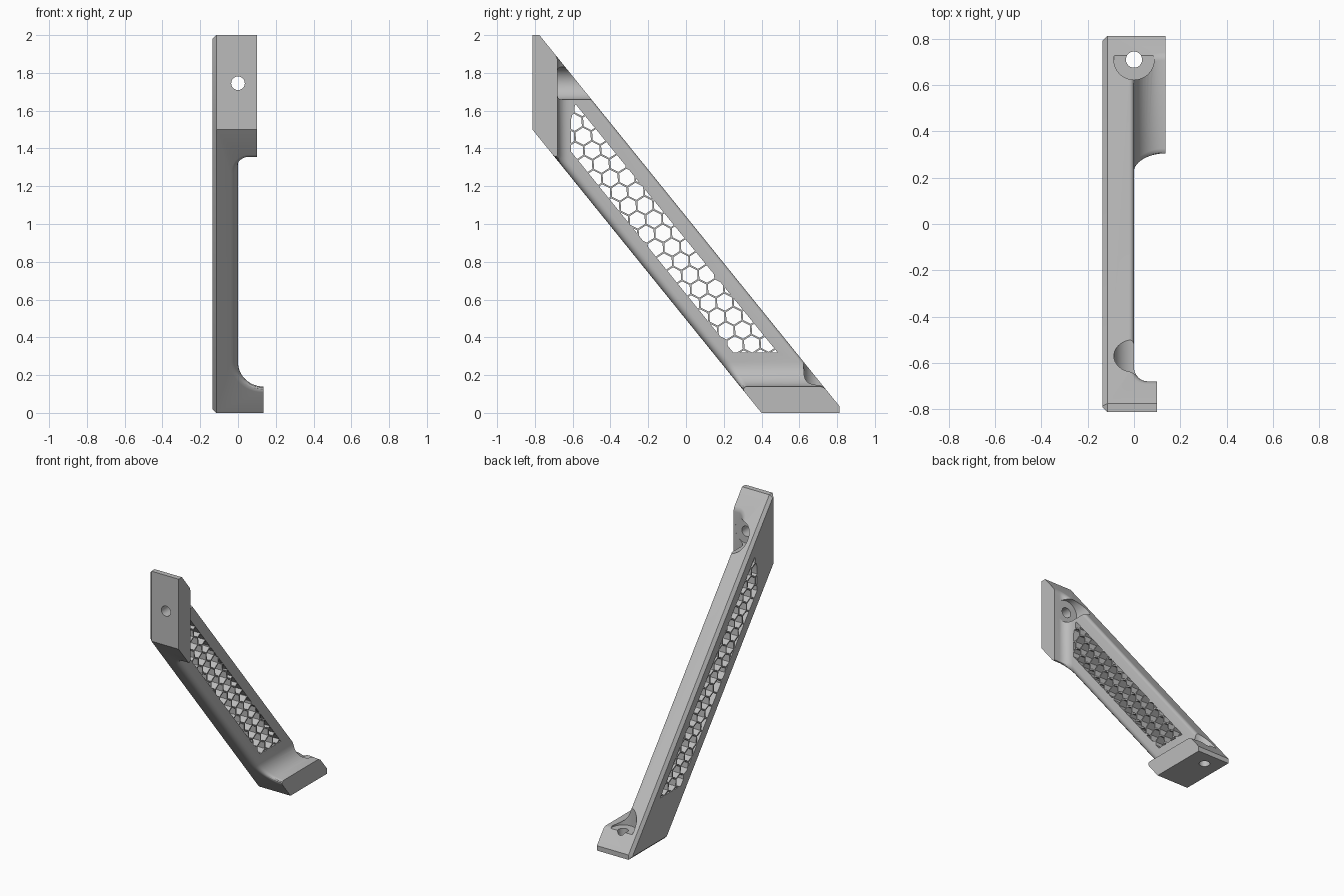
import bpy, bmesh
from math import pi, cos, sin, sqrt
from mathutils import Vector

if "Cube" in bpy.data.objects:
    bpy.data.objects.remove(bpy.data.objects["Cube"])

grey = bpy.data.materials.new("light grey")
grey.use_nodes = True
grey.diffuse_color = (0.5, 0.5, 0.5, 1)
grey.node_tree.nodes["Principled BSDF"].inputs["Base Color"].default_value = (0.5, 0.5, 0.5, 1)

PLACE = {"X": lambda a, b, t: (t, a, b),
         "Y": lambda a, b, t: (a, t, b),
         "Z": lambda a, b, t: (a, b, t)}


def prism(name, polys, axis, lo, hi):
    """Extrude 2D outlines along an axis."""
    bm = bmesh.new()
    for pts in polys:
        rings = [[bm.verts.new(PLACE[axis](a, b, t)) for a, b in pts] for t in (lo, hi)]
        bm.faces.new(rings[0])
        bm.faces.new(rings[1])
        for i in range(len(pts)):
            j = (i + 1) % len(pts)
            bm.faces.new((rings[0][i], rings[0][j], rings[1][j], rings[1][i]))
    bmesh.ops.recalc_face_normals(bm, faces=bm.faces)
    mesh = bpy.data.meshes.new(name)
    bm.to_mesh(mesh)
    bm.free()
    mesh.materials.append(grey)
    obj = bpy.data.objects.new(name, mesh)
    bpy.context.collection.objects.link(obj)
    return obj


def arc(cx, cy, r, a0, a1, n):
    return [(cx + r * cos(a0 + (a1 - a0) * i / n), cy + r * sin(a0 + (a1 - a0) * i / n))
            for i in range(n + 1)]


def circle(cx, cy, r, n=48):
    return arc(cx, cy, r, 0, 2 * pi, n)[:-1]


def cut(target, *prism_args):
    """Subtract a prism from the target."""
    cutter = prism("cutter", *prism_args)
    cutter.hide_render = True
    bpy.context.view_layer.objects.active = target
    mod = target.modifiers.new("cut", "BOOLEAN")
    mod.operation, mod.solver, mod.object = "DIFFERENCE", "EXACT", cutter
    bpy.ops.object.modifier_apply(modifier=mod.name)
    bpy.data.objects.remove(cutter)


def clip(poly, window):
    """Clip an outline to a convex clockwise window."""
    for i, p in enumerate(window):
        p, q = Vector(p), Vector(window[(i + 1) % len(window)])
        out = []
        for k, b in enumerate(poly):
            a = poly[k - 1]
            da = (q - p).cross(Vector(a) - p)
            db = (q - p).cross(Vector(b) - p)
            if (da < 0) != (db < 0):
                out.append(tuple(Vector(a).lerp(Vector(b), da / (da - db))))
            if db < 0:
                out.append(b)
        poly = out
    return poly


def area(p):
    return abs(sum(Vector(p[i - 1]).cross(Vector(p[i])) for i in range(len(p)))) / 2


# Slanted strut blank, outer face chamfered all round
SLOPE = 1.237
END = 0.813
low_y = -END + 1.5 / SLOPE
tip_y = -END + 2.046 / SLOPE
side = [(-END, 1.5), (-END, 2), (-END + 0.046 / SLOPE, 2),
        (END, (tip_y - END) * SLOPE), (END, 0), (low_y, 0)]
strut = prism("bracket_strut", [side], "X", -0.135, 0.135)
bm = bmesh.new()
bm.from_mesh(strut.data)
rim = [e for e in bm.edges if all(v.co.x < -0.13 for v in e.verts)]
bmesh.ops.bevel(bm, geom=rim, offset=0.02, segments=1, affect="EDGES", profile=0.5)
bm.to_mesh(strut.data)
bm.free()

# Leave a foot at the bottom and a plate at the top, blended into the strut
foot_gap = arc(0.13, 0.27, 0.13, pi, 1.5 * pi, 12) + [(0.5, 0.14), (0.5, 1), (0, 1)]
cut(strut, [foot_gap], "Y", -2, 2)
plate_gap = arc(0.06, -0.62, 0.06, pi, 1.5 * pi, 10) + [(0.5, -0.68), (0.5, 1.5), (0, 1.5)]
cut(strut, [plate_gap], "Z", 0.9, 3)
cut(strut, [[(0.1, -2), (0.5, -2), (0.5, 2), (0.1, 2)]], "Z", 1, 3)

# Round the inner edges along the two slanted sides
bm = bmesh.new()
bm.from_mesh(strut.data)
bmesh.ops.remove_doubles(bm, verts=bm.verts, dist=0.00005)
bmesh.ops.dissolve_limit(bm, angle_limit=0.005, verts=bm.verts, edges=bm.edges)


def inner_edge(e, base):
    mid = (e.verts[0].co + e.verts[1].co) / 2
    if any(abs(v.co.z + SLOPE * v.co.y - base) > 0.002 for v in e.verts):
        return False
    if len(e.link_faces) != 2 or e.calc_face_angle(0) < 0.1:
        return False
    if mid.x < -0.01 or mid.z > 1.99 or mid.y > END - 0.005:
        return False
    for f in e.link_faces:
        n = f.normal
        if n.y < -0.99 or n.z < -0.99 or (n.x > 0.999 and mid.x > 0.02):
            return False
    return True


for base, width in ((1.5 - SLOPE * END, 0.04), (2.046 - SLOPE * END, 0.02)):
    edges = [e for e in bm.edges if inner_edge(e, base)]
    bmesh.ops.bevel(bm, geom=edges, offset=width, segments=5, affect="EDGES",
                    profile=0.5, clamp_overlap=True)
bm.to_mesh(strut.data)
bm.free()

# Screw holes with wide recesses for the heads
cut(strut, [circle(0, 0.71, 0.087)], "Z", 0.139, 1)
cut(strut, [circle(0, 0.71, 0.035, 32)], "Z", -1, 1)
cut(strut, [circle(0, 1.745, 0.087)], "Y", -0.681, 0.5)
cut(strut, [circle(0, 1.745, 0.036, 32)], "Y", -2, 0.5)

# Honeycomb window
window = [(-0.61, 1.385), (-0.61, 1.55), (-0.585, 1.635), (0.485, 0.32), (0.25, 0.32)]
PITCH, TURN = 0.088, 0.05
radius = (PITCH - 0.009) / sqrt(3)
cells = []
for i in range(-30, 31):
    for j in range(-30, 31):
        y = 0.26 + PITCH * (i * cos(TURN) + j * cos(TURN + pi / 3))
        z = 0.36 + PITCH * (i * sin(TURN) + j * sin(TURN + pi / 3))
        cell = clip(arc(y, z, radius, TURN + pi / 6, TURN + pi / 6 + 2 * pi, 6)[:-1], window)
        if len(cell) > 2 and area(cell) > 0.0001:
            cells.append(cell)
cut(strut, cells, "X", -0.5, 0.5)

# Smooth the blends, keep the edges sharp
for o in bpy.context.selected_objects:
    o.select_set(False)
strut.select_set(True)
bpy.context.view_layer.objects.active = strut
bpy.ops.object.shade_smooth_by_angle(angle=0.5)
